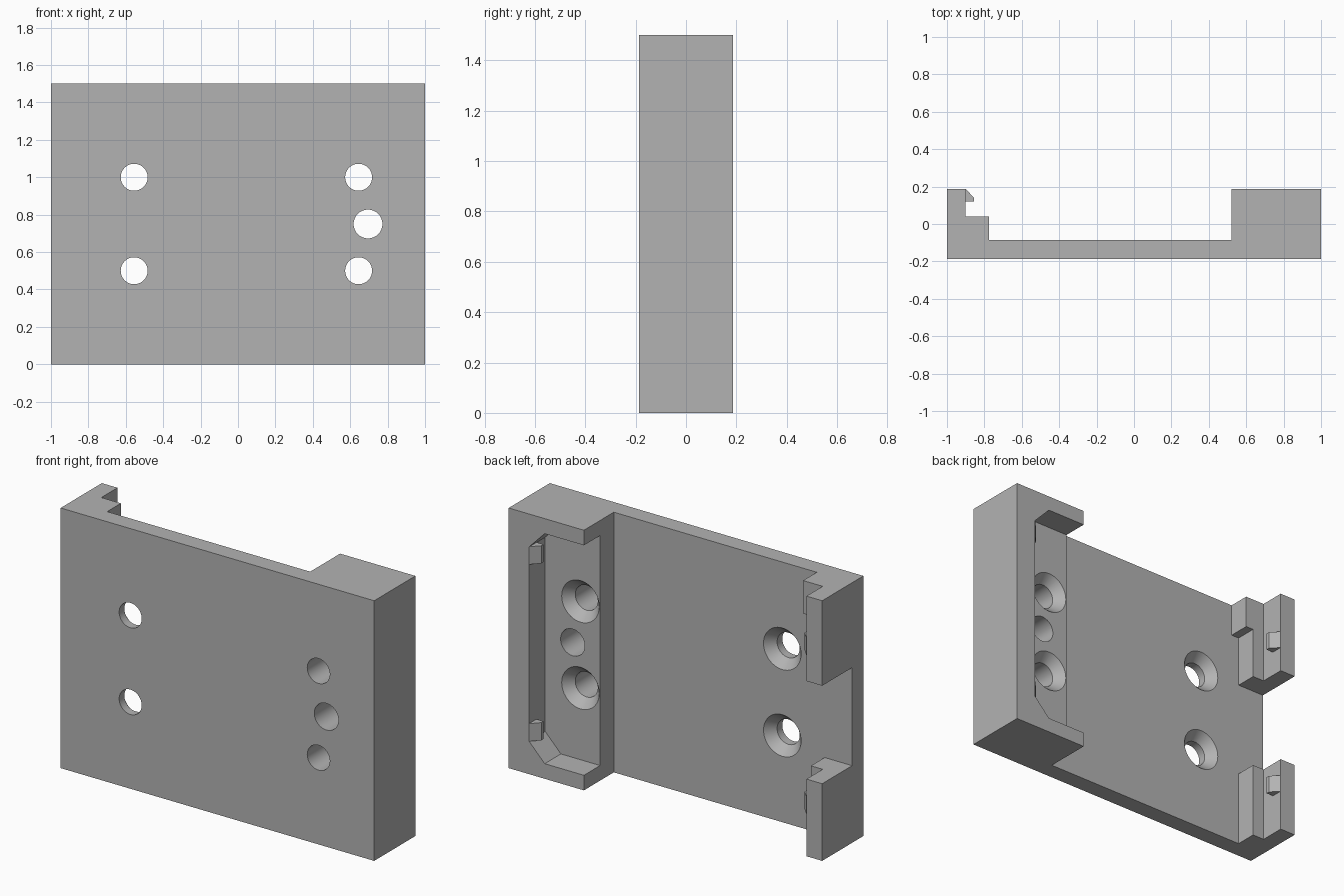
import bpy, bmesh, math
from mathutils import Matrix

if "Cube" in bpy.data.objects:
    bpy.data.objects.remove(bpy.data.objects["Cube"])

HEIGHT, BACK, FRONT = 1.5, 0.1875, -0.1875
PLATE, LEDGE = -0.085, 0.04      # plate surface and seat depth

gray = bpy.data.materials.new("plain gray")
gray.use_nodes = True
color = (0.45, 0.45, 0.45, 1)
gray.diffuse_color = color
gray.node_tree.nodes["Principled BSDF"].inputs["Base Color"].default_value = color


def finish(bm, name):
    bmesh.ops.recalc_face_normals(bm, faces=bm.faces)
    mesh = bpy.data.meshes.new(name)
    bm.to_mesh(mesh)
    bm.free()
    mesh.materials.append(gray)
    obj = bpy.data.objects.new(name, mesh)
    bpy.context.collection.objects.link(obj)
    return obj


def prism(name, points, low, high, axis="z"):
    """Extrude an (x, y) outline along z, or an (x, z) outline along y."""
    bm = bmesh.new()
    place = (lambda a, b, t: (a, b, t)) if axis == "z" else (lambda a, b, t: (a, t, b))
    rings = [[bm.verts.new(place(a, b, t)) for a, b in points] for t in (low, high)]
    for ring in rings:
        bm.faces.new(ring)
    for i in range(len(points)):
        j = (i + 1) % len(points)
        bm.faces.new((rings[0][i], rings[0][j], rings[1][j], rings[1][i]))
    return finish(bm, name)


def box(name, x0, x1, y0, y1, z0, z1):
    return prism(name, [(x0, y0), (x1, y0), (x1, y1), (x0, y1)], z0, z1)


def lathe(name, profile, x, z, segments=48):
    """Revolve (radius, y) pairs about an axis along y."""
    bm = bmesh.new()
    rings = []
    for radius, y in profile:
        angles = [2 * math.pi * i / segments for i in range(segments)]
        rings.append([bm.verts.new((x + radius * math.cos(a), y, z + radius * math.sin(a)))
                      for a in angles])
    for a, b in zip(rings, rings[1:]):
        for i in range(segments):
            j = (i + 1) % segments
            bm.faces.new((a[i], a[j], b[j], b[i]))
    bm.faces.new(rings[0])
    bm.faces.new(rings[-1])
    return finish(bm, name)


# Body: plate, deep block on the left, stepped wall on the right
body = prism("mounting_body", [
    (-1, FRONT), (1, FRONT), (1, BACK), (0.52, BACK), (0.52, PLATE),
    (-0.775, PLATE), (-0.775, LEDGE), (-0.9, LEDGE), (-0.9, BACK), (-1, BACK)],
    0, HEIGHT)

cutters = []

# Pocket in the block, open to the middle, with chamfered outer corners
cutters.append(prism("pocket_cutter", [
    (0.4, 0.087), (0.77, 0.087), (0.87, 0.19),
    (0.87, HEIGHT - 0.19), (0.77, HEIGHT - 0.087), (0.4, HEIGHT - 0.087)],
    LEDGE, 0.4, axis="y"))

# Gap through the right wall, and the narrower ledge below its top
cutters.append(box("wall_gap_cutter", -1.1, -0.7, PLATE, 0.4, 0.445, 1.01))
cutters.append(box("ledge_cutter", -0.825, -0.7, PLATE, 0.4, -0.1, HEIGHT - 0.19))

# Countersunk screw holes
for x, surface in ((-0.555, PLATE), (0.645, LEDGE)):
    for z in (0.5, 1.0):
        cutters.append(lathe("screw_hole_cutter", [
            (0.072, -0.3), (0.072, surface - 0.055), (0.12, surface), (0.12, surface + 0.05)],
            x, z))

# Plain hole between the screws of the block
cutters.append(lathe("plain_hole_cutter", [(0.077, -0.3), (0.077, 0.1)], 0.695, 0.75))

# Cut the body and bake the result
for cutter in cutters:
    cutter.hide_render = True
    mod = body.modifiers.new(cutter.name, "BOOLEAN")
    mod.operation = "DIFFERENCE"
    mod.solver = "EXACT"
    mod.object = cutter
bpy.context.view_layer.update()
graph = bpy.context.evaluated_depsgraph_get()
cut_mesh = bpy.data.meshes.new_from_object(body.evaluated_get(graph))
body.modifiers.clear()
body.data = cut_mesh
for cutter in cutters:
    bpy.data.objects.remove(cutter)

# Snap hooks: ramped wedges facing the middle from both sides
for side, wall, centre in (("left", 0.87, 0.24), ("right", -0.9, 0.292)):
    step = -0.045 if wall > 0 else 0.045
    for level, z in (("lower", centre), ("upper", HEIGHT - centre)):
        prism(f"{side}_{level}_hook", [
            (wall, 0.12), (wall + step, 0.12), (wall + step, 0.14), (wall, BACK)],
            z - 0.051, z + 0.051)

# Smooth hole walls, sharp edges elsewhere
bpy.ops.object.select_all(action="DESELECT")
body.select_set(True)
bpy.context.view_layer.objects.active = body
bpy.ops.object.shade_smooth_by_angle(angle=math.radians(25))
